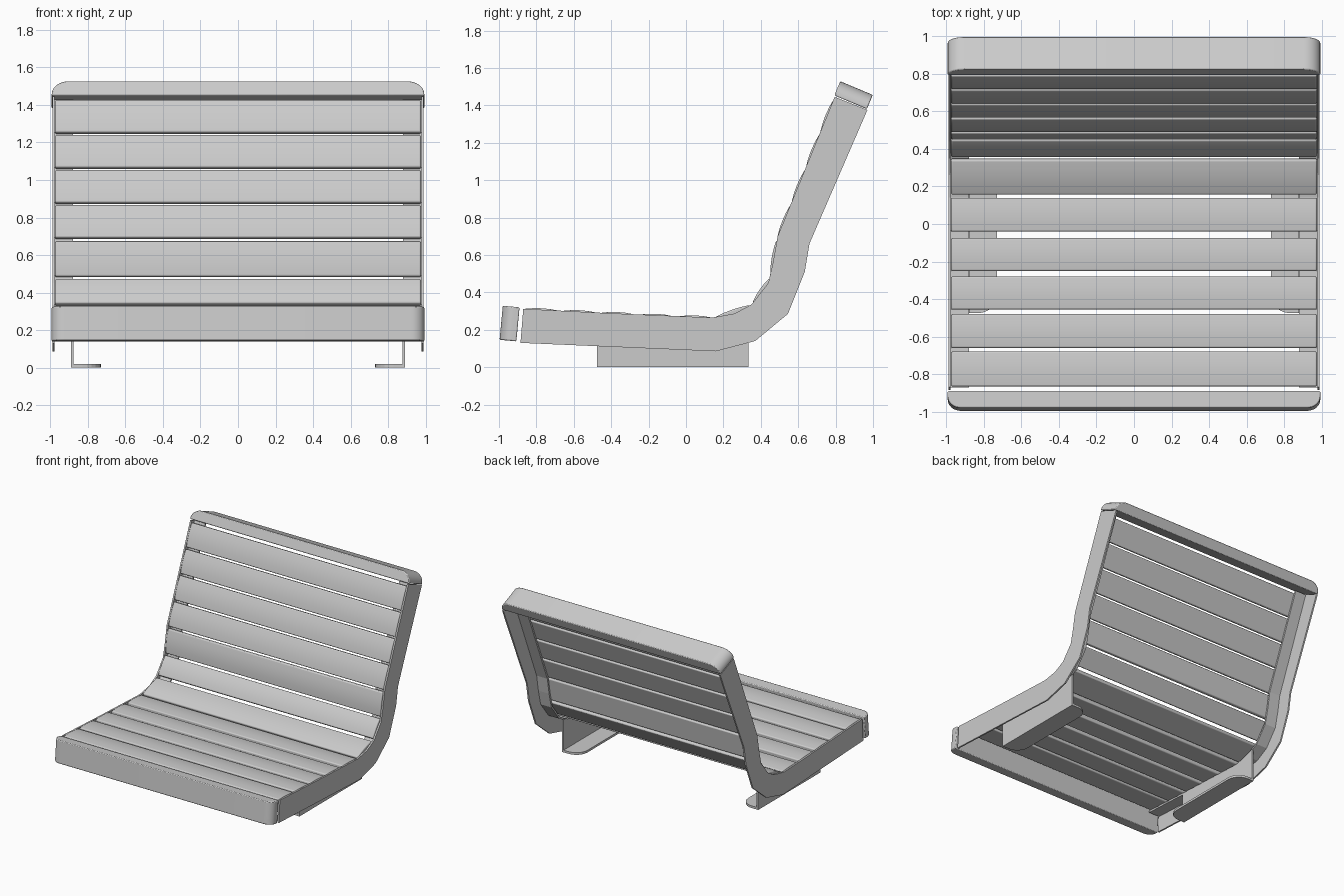
import bpy, bmesh, math
from mathutils import Vector

if "Cube" in bpy.data.objects:
    bpy.data.objects.remove(bpy.data.objects["Cube"])


def finish(name, bm, bevel=0.0, segments=3):
    bmesh.ops.recalc_face_normals(bm, faces=bm.faces)
    me = bpy.data.meshes.new(name)
    bm.to_mesh(me)
    bm.free()
    ob = bpy.data.objects.new(name, me)
    bpy.context.collection.objects.link(ob)
    if bevel:
        m = ob.modifiers.new("soft_edges", 'BEVEL')
        m.width, m.segments, m.limit_method = bevel, segments, 'ANGLE'
        m.angle_limit = math.radians(40)
        bpy.ops.object.select_all(action='DESELECT')
        ob.select_set(True)
        bpy.context.view_layer.objects.active = ob
        bpy.ops.object.shade_smooth_by_angle(angle=math.radians(40))
    return ob


def prism(name, points, offset, bevel=0.0, segments=3):
    """Extrude a flat outline along an offset vector."""
    bm = bmesh.new()
    face = bm.faces.new([bm.verts.new(p) for p in points])
    r = bmesh.ops.extrude_face_region(bm, geom=[face])
    moved = [g for g in r["geom"] if isinstance(g, bmesh.types.BMVert)]
    bmesh.ops.translate(bm, verts=moved, vec=Vector(offset))
    return finish(name, bm, bevel, segments)


def frame(p, q):
    """Direction along p-q in the side view, and its sitter-facing normal."""
    p, q = Vector((0, *p)), Vector((0, *q))
    u = (q - p).normalized()
    return p, q, Vector((0, -u.z, u.y))


# side profile: the edge facing the sitter, then the underside and rear edge
inner = [(-0.87, 0.312), (-0.40, 0.288), (0.14, 0.265), (0.26, 0.287),
         (0.35, 0.335), (0.44, 0.45), (0.465, 0.56), (0.49, 0.70), (0.795, 1.445)]
outer = [(0.97, 1.375), (0.66, 0.66), (0.635, 0.51), (0.545, 0.285),
         (0.37, 0.14), (0.16, 0.085), (-0.885, 0.13)]


def inset(path, d):
    out = []
    for i, p in enumerate(path):
        a, b = Vector(path[max(i - 1, 0)]), Vector(path[min(i + 1, len(path) - 1)])
        t = (b - a).normalized()
        out.append((p[0] + t.y * d, p[1] - t.x * d))
    return out


ledge = inset(inner, 0.04) + inset(inner, 0.054)[::-1]

for s, side in ((1, "right"), (-1, "left")):
    # side plate and the ledge carrying the slats
    prism(side + "_side_plate", [(s * 0.977, y, z) for y, z in inner + outer], (s * 0.013, 0, 0))
    prism(side + "_slat_ledge", [(s * 0.88, y, z) for y, z in ledge], (s * 0.10, 0, 0))
    # mounting bracket: upright web and rounded foot plate
    prism(side + "_bracket_web",
          [(s * 0.876, -0.475, 0), (s * 0.876, 0.335, 0), (s * 0.876, 0.335, 0.27),
           (s * 0.876, 0.14, 0.215), (s * 0.876, -0.475, 0.24)], (s * 0.014, 0, 0))
    r = 0.10
    foot = [(s * 0.89, -0.475, 0), (s * 0.89, 0.335, 0)]
    for cy, a0 in ((0.335 - r, 90), (-0.475 + r, 180)):
        for k in range(7):
            a = math.radians(a0 + 15 * k)
            foot.append((s * (0.73 + r + r * math.cos(a)), cy + r * math.sin(a), 0))
    prism(side + "_bracket_foot", foot, (0, 0, 0.018))

# slats: seat, bend and backrest
spans = [((-0.865, 0.312), (-0.68, 0.302)), ((-0.66, 0.301), (-0.48, 0.292)),
         ((-0.455, 0.291), (-0.28, 0.283)), ((-0.25, 0.281), (-0.075, 0.274)),
         ((-0.04, 0.272), (0.14, 0.265)), ((0.155, 0.267), (0.34, 0.332)),
         ((0.355, 0.345), (0.445, 0.475)), ((0.45, 0.487), (0.481, 0.675))]
for i in range(4):
    y, z = 0.488 + 0.0765 * i, 0.695 + 0.187 * i
    spans.append(((y, z), (y + 0.07, z + 0.173)))
T = 0.04
for i, (p, q) in enumerate(spans):
    p, q, n = frame(p, q)
    x = Vector((0.975, 0, 0))
    hi, lo = n * 0.006, n * (0.006 - T)
    # shallow crowned cross-section
    mid = (p + q) / 2
    pts = [p + lo, q + lo, q + hi - n * 0.006, mid.lerp(q, 0.5) + hi, mid + hi + n * 0.002,
           mid.lerp(p, 0.5) + hi, p + hi - n * 0.006]
    prism("slat_%02d" % (i + 1), [v - x for v in pts], 2 * x, 0.008)


# deep end slats with rounded outer corners
def end_slat(name, p, q, depth, rx, rd):
    p, q, n = frame(p, q)
    pts = [p + Vector((-0.993, 0, 0)), p + Vector((0.993, 0, 0))]
    for s in (1, -1):
        for k in range(9):
            a = math.radians(k * 11.25 if s == 1 else 90 - k * 11.25)
            pts.append(p + Vector((s * (0.993 - rx + rx * math.cos(a)), 0, 0))
                       + n * (depth - rd + rd * math.sin(a)))
    prism(name, pts, q - p, 0.006, 2)


end_slat("front_edge_slat", (-0.907, 0.138), (-0.89, 0.32), 0.09, 0.07, 0.06)
end_slat("top_edge_slat", (0.793, 1.453), (0.967, 1.38), 0.082, 0.09, 0.075)
